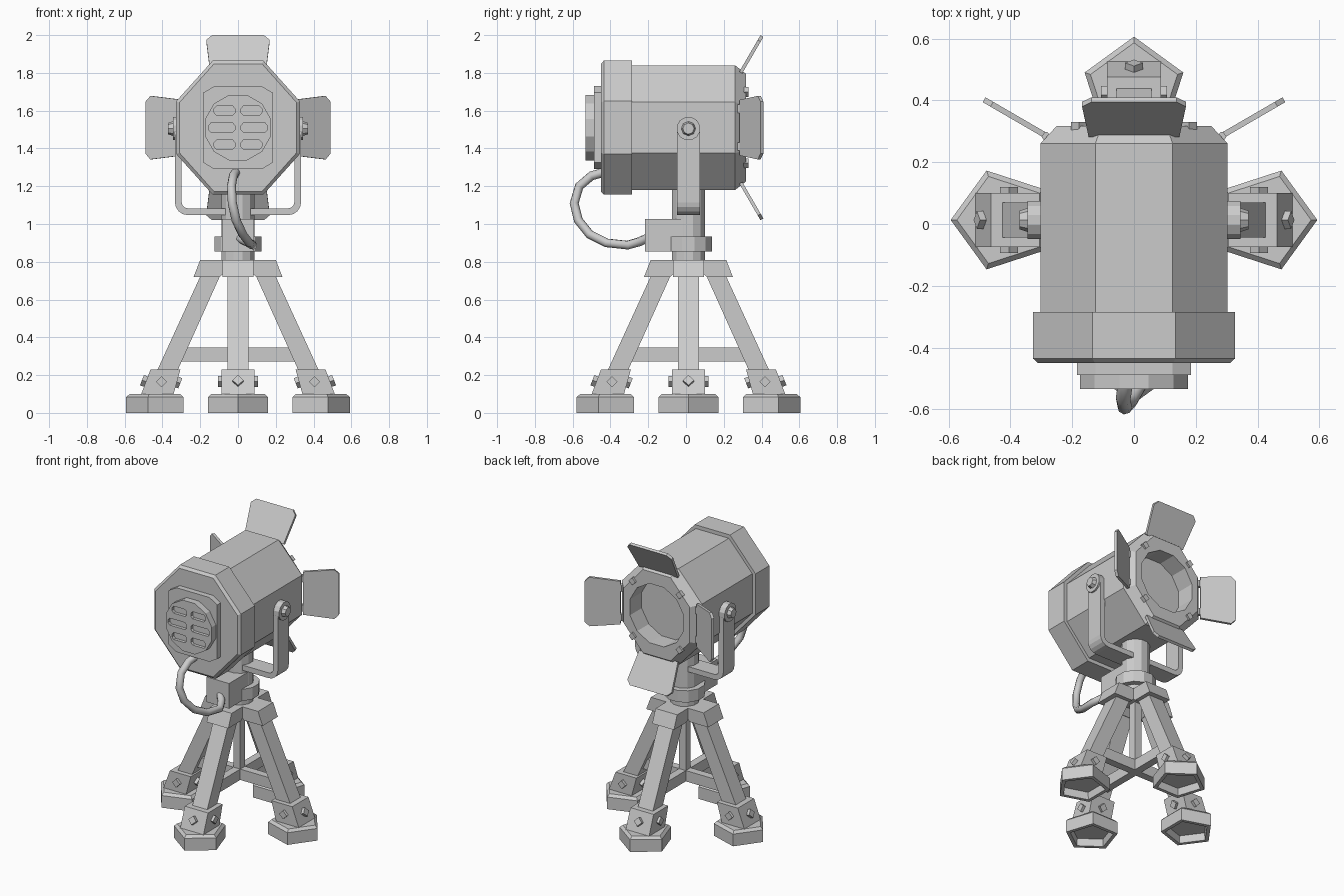
import bpy, bmesh, math
from mathutils import Vector, Matrix

if "Cube" in bpy.data.objects:
    bpy.data.objects.remove(bpy.data.objects["Cube"])

AX = 0.013                      # y of the stand's vertical axis
CZ = 1.51                       # height of the lamp's axis


def finish(bm, name, mat=None):
    if mat:
        bmesh.ops.transform(bm, matrix=mat, verts=bm.verts)
    bmesh.ops.recalc_face_normals(bm, faces=bm.faces)
    me = bpy.data.meshes.new(name)
    bm.to_mesh(me)
    bm.free()
    ob = bpy.data.objects.new(name, me)
    bpy.context.collection.objects.link(ob)
    return ob


def loft(name, rings, mat=None):
    """Skin equal-length rings and cap both ends."""
    bm = bmesh.new()
    vs = [[bm.verts.new(p) for p in r] for r in rings]
    n = len(vs[0])
    for a, b in zip(vs, vs[1:]):
        for i in range(n):
            bm.faces.new((a[i], a[(i + 1) % n], b[(i + 1) % n], b[i]))
    bm.faces.new(vs[0])
    bm.faces.new(vs[-1])
    return finish(bm, name, mat)


def prism(name, pts, hw, mat=None):
    """(x, z) profile extruded to +-hw in y."""
    return loft(name, [[(x, s * hw, z) for x, z in pts] for s in (-1, 1)], mat)


def box(name, lo, hi):
    return loft(name, [[(lo[0], lo[1], z), (hi[0], lo[1], z), (hi[0], hi[1], z), (lo[0], hi[1], z)]
                       for z in (lo[2], hi[2])])


def cyl(name, a, b, r, seg, spin=0, mat=None, r2=None):
    a, b = Vector(a), Vector(b)
    d = b - a
    m = (Matrix.Translation((a + b) / 2) @ d.to_track_quat('Z', 'Y').to_matrix().to_4x4()
         @ Matrix.Rotation(spin, 4, 'Z'))
    bm = bmesh.new()
    bmesh.ops.create_cone(bm, cap_ends=True, segments=seg, radius1=r, radius2=r2 or r,
                          depth=d.length, matrix=m)
    return finish(bm, name, mat)


def octa(rx, rz, fx, fz, y, cx=0, cz=CZ):
    q = [(rx, -fz), (rx, fz), (fx, rz), (-fx, rz), (-rx, fz), (-rx, -fz), (-fx, -rz), (fx, -rz)]
    return [(cx + x, y, cz + z) for x, z in q]


def cut(ob, cutters):
    for c in cutters:
        c.hide_render = True
        m = ob.modifiers.new('cut', 'BOOLEAN')
        m.operation, m.object, m.solver = 'DIFFERENCE', c, 'EXACT'
    dg = bpy.context.evaluated_depsgraph_get()
    me = bpy.data.meshes.new_from_object(ob.evaluated_get(dg))
    ob.modifiers.clear()
    ob.data = me
    for c in cutters:
        bpy.data.objects.remove(c)


# Lamp housing with recessed opening
body = loft('lamp_housing', [octa(.303, .33, .125, .135, -.3), octa(.303, .33, .125, .135, .26),
                             octa(.25, .285, .105, .12, .317)])
cut(body, [cyl('opening_cutter', (0, .19, CZ), (0, .5, CZ), .21, 12, math.radians(15))])

# Rear cap, back plate, vent disc with six slots
loft('rear_cap', [octa(.327, .355, .134, .14, -.285), octa(.327, .355, .134, .14, -.435),
                  octa(.31, .338, .127, .133, -.45)])
loft('back_plate', [octa(.184, .22, .125, .185, -.44), octa(.184, .22, .125, .185, -.488)])
vent = cyl('vent_disc', (0, -.48, CZ), (0, -.533, CZ), .18, 12, math.radians(15))
slots = []
for row in (-1, 0, 1):
    hw = .055 if row else .07
    for s in (-1, 1):
        slots.append(loft('slot_cutter', [octa(hw, .024, hw - .012, .01, y, s * (.016 + hw), CZ + row * .09)
                                          for y in (-.56, -.512)]))
cut(vent, slots)

# Bolts on the front rim
for sx in (-1, 1):
    for sz in (-1, 1):
        cyl('rim_bolt', (sx * .178, .3, CZ + sz * .188), (sx * .178, .33, CZ + sz * .188), .026, 4)

# Four barn doors with hinge pins
start, end = Vector((0, .29, .292)), Vector((0, .402, .485))
along = end - start
nrm = Vector((0, -along.z, along.y)).normalized() * .009
outline = [(-.147, 0), (.147, 0), (.168, .87), (.138, 1), (-.138, 1), (-.168, .87)]
for k, side in enumerate(('top', 'right', 'bottom', 'left')):
    m = Matrix.Translation((0, 0, CZ)) @ Matrix.Rotation(k * math.pi / 2, 4, 'Y')
    loft(side + '_barn_door', [[start + along * v + Vector((u, 0, 0)) + nrm * s for u, v in outline]
                               for s in (-1, 1)], m)
    for u in (-.1, .1):
        cyl(side + '_hinge_pin', (u - .022, .286, .287), (u + .022, .286, .287), .014, 6, 0, m)

# U-shaped yoke: straight arms, rounded corners
path = [((-.266, 1.505), math.pi)]
path += [((-.266, 1.115), math.pi + i * math.pi / 8) for i in range(5)]
path += [((.266, 1.115), 1.5 * math.pi + i * math.pi / 8) for i in range(5)]
path += [((.266, 1.505), 2 * math.pi)]
rings = []
for (cx, cz), a in path:
    rings.append([(cx + r * math.cos(a), AX + w, cz + r * math.sin(a))
                  for r, w in ((.032, -.06), (.068, -.06), (.068, .06), (.032, .06))])
loft('yoke', rings)
for s in (-1, 1):
    cyl('yoke_pivot_disc', (s * .295, AX, 1.505), (s * .345, AX, 1.505), .063, 12, math.radians(15))
    cyl('pivot_knob', (s * .34, AX, 1.505), (s * .37, AX, 1.505), .04, 8, 0, None, .03)

# Swivel column, collar and cable box
cyl('swivel_column', (0, AX, .78), (0, AX, 1.19), .09, 12, math.radians(15))
cyl('swivel_collar', (0, AX, .855), (0, AX, .935), .128, 12, math.radians(15))
box('cable_box', (-.085, -.218, .855), (.085, AX, 1.027))

# Cable
pts = [(-.01, -.43, 1.275), (-.025, -.5, 1.255), (-.035, -.565, 1.2), (-.03, -.592, 1.11),
       (-.01, -.57, 1.02), (.025, -.51, .945), (.06, -.42, .9), (.078, -.31, .888),
       (.05, -.25, .905), (.01, -.205, .925)]
cu = bpy.data.curves.new('cable', 'CURVE')
cu.dimensions = '3D'
cu.bevel_depth, cu.bevel_resolution, cu.use_fill_caps = .024, 2, True
sp = cu.splines.new('POLY')
sp.points.add(len(pts) - 1)
for p, c in zip(sp.points, pts):
    p.co = (*c, 1)
bpy.context.collection.objects.link(bpy.data.objects.new('cable', cu))

# Four legs, each built along +x and turned about the stand axis
for k, side in enumerate(('right', 'back', 'left', 'front')):
    m = Matrix.Translation((0, AX, 0)) @ Matrix.Rotation(k * math.pi / 2, 4, 'Z')
    prism(side + '_hub_arm', [(0, .81), (.2, .81), (.235, .72), (.095, .72), (.06, .76), (0, .76)], .082, m)
    prism(side + '_leg', [(.075, .77), (.178, .77), (.485, .1), (.376, .1)], .056, m)
    prism(side + '_ankle_sleeve', [(.305, .23), (.463, .23), (.518, .085), (.345, .085)], .088, m)
    prism(side + '_cross_brace', [(0, .273), (.36, .273), (.325, .347), (0, .347)], .026, m)
    # diamond bolts on all four sleeve faces
    for s in (-1, 1):
        cyl(side + '_sleeve_bolt', (.405, s * .08, .165), (.405, s * .106, .165), .029, 4, 0, m)
        c = Vector((.407 + s * .08, 0, .165))
        n = Vector((s * .93, 0, s * .36))
        cyl(side + '_sleeve_bolt', c - n * .01, c + n * .023, .029, 4, 0, m)
    # pentagonal foot, hollow underneath
    prof = [(.135, .05), (.14, 0), (.168, 0), (.168, .083), (.148, .1)]
    loft(side + '_foot', [[(.425 + r * math.cos(i * math.tau / 5), r * math.sin(i * math.tau / 5), z)
                           for i in range(5)] for r, z in prof], m)

# Centre post
box('centre_post', (-.026, AX - .026, .273), (.026, AX + .026, .8))
